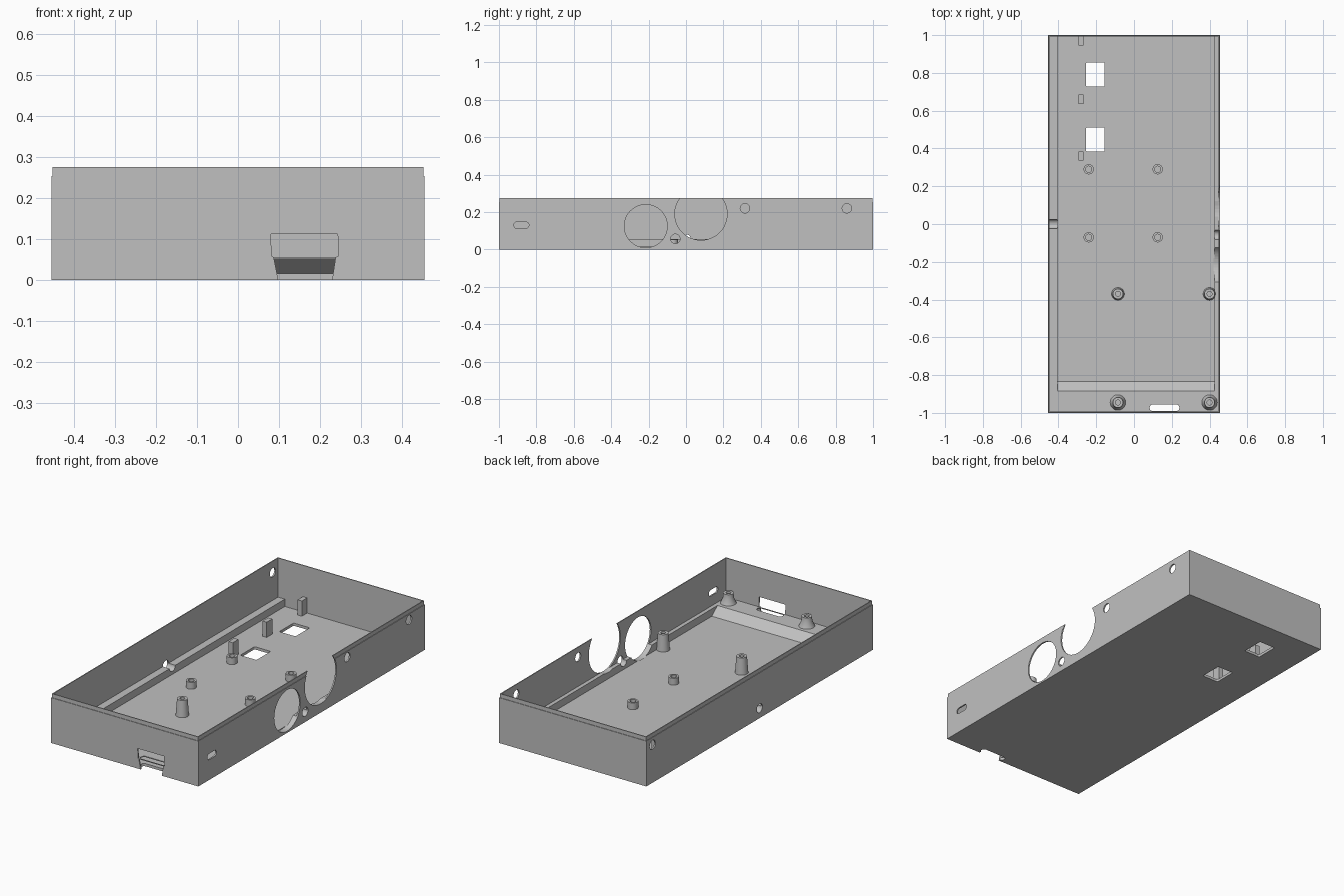
import bpy, bmesh, math
from mathutils import Matrix

if "Cube" in bpy.data.objects:
    bpy.data.objects.remove(bpy.data.objects["Cube"])

grey = bpy.data.materials.new("plain grey")
grey.use_nodes = True
grey.diffuse_color = (0.53, 0.53, 0.53, 1)
grey.node_tree.nodes["Principled BSDF"].inputs["Base Color"].default_value = grey.diffuse_color

FLOOR, LEDGE, RIM, TOP = 0.015, 0.056, 0.253, 0.275
HALF_X, HALF_Y, WALL = 0.455, 1.0, 0.008


def finish(name, bm):
    bmesh.ops.recalc_face_normals(bm, faces=bm.faces)
    mesh = bpy.data.meshes.new(name)
    bm.to_mesh(mesh)
    bm.free()
    mesh.materials.append(grey)
    ob = bpy.data.objects.new(name, mesh)
    bpy.context.collection.objects.link(ob)
    return ob


def prism(name, points, axis, lo, hi):
    """Extrude a 2D outline along an axis; the outline uses the other two axes in order."""
    bm = bmesh.new()

    def place(p, d):
        co = list(p)
        co.insert("xyz".index(axis), d)
        return co
    face = bm.faces.new([bm.verts.new(place(p, lo)) for p in points])
    new = bmesh.ops.extrude_face_region(bm, geom=[face])["geom"]
    shift = place((0, 0), hi - lo)
    bmesh.ops.translate(bm, vec=shift, verts=[v for v in new if isinstance(v, bmesh.types.BMVert)])
    return finish(name, bm)


def box(name, x0, x1, y0, y1, z0, z1):
    return prism(name, [(x0, y0), (x1, y0), (x1, y1), (x0, y1)], "z", z0, z1)


def circle(a, b, r, n=48):
    return [(a + r * math.cos(math.tau * i / n), b + r * math.sin(math.tau * i / n)) for i in range(n)]


def slot(a0, a1, b0, b1, r):
    """Rounded rectangle outline."""
    pts = []
    for k, (a, b) in enumerate([(a1 - r, b1 - r), (a0 + r, b1 - r), (a0 + r, b0 + r), (a1 - r, b0 + r)]):
        for i in range(7):
            t = (k + i / 6) * math.pi / 2
            pts.append((a + r * math.cos(t), b + r * math.sin(t)))
    return pts


def combine(targets, tool, operation="DIFFERENCE"):
    """Apply a boolean to each target and remove the tool."""
    tool.hide_render = True
    for ob in targets:
        mod = ob.modifiers.new("cut", "BOOLEAN")
        mod.operation, mod.solver, mod.object = operation, "EXACT", tool
        bpy.context.view_layer.objects.active = ob
        bpy.ops.object.modifier_apply(modifier=mod.name)
    bpy.data.objects.remove(tool)


def lathe(name, x, y, profile, n=32):
    """Spin a radius-height profile into a closed ring-shaped post."""
    bm = bmesh.new()
    rings = [[bm.verts.new((px, py, z)) for px, py in circle(x, y, r, n)] for r, z in profile]
    for a, b in zip(rings, rings[1:] + rings[:1]):
        for i in range(n):
            j = (i + 1) % n
            bm.faces.new((a[i], a[j], b[j], b[i]))
    ob = finish(name, bm)
    ob.data.shade_smooth()
    ob.select_set(True)
    bpy.context.view_layer.objects.active = ob
    bpy.ops.object.shade_smooth_by_angle(angle=math.radians(25))
    ob.select_set(False)
    return ob


# Open tray with a slightly inset rim
bm = bmesh.new()
rings = []
step = 0.003
for ix, z in [(0, 0), (0, RIM), (step, RIM), (step, TOP), (WALL, TOP), (WALL, FLOOR)]:
    hx, hy = HALF_X - ix, HALF_Y - ix
    rings.append([bm.verts.new((sx * hx, sy * hy, z)) for sx, sy in [(-1, -1), (1, -1), (1, 1), (-1, 1)]])
for a, b in zip(rings, rings[1:]):
    for i in range(4):
        j = (i + 1) % 4
        bm.faces.new((a[i], a[j], b[j], b[i]))
bm.faces.new(rings[0])
bm.faces.new(rings[-1])
tray = finish("tray", bm)

# Ledges along the side walls
inner = HALF_X - WALL
left_ledge = box("right_wall_ledge", -inner - 0.002, -0.405, -0.89, 0.994, FLOOR - 0.003, LEDGE)
right_ledge = box("left_wall_ledge", 0.425, inner + 0.002, -0.89, 0.994, FLOOR - 0.003, LEDGE)

# Hollow front shelf with a sloping rear edge
sheet = 0.005
shelf = prism("front_shelf", [(-0.994, LEDGE), (-0.885, LEDGE), (-0.835, FLOOR), (-0.842, FLOOR),
                              (-0.888, LEDGE - sheet), (-0.994, LEDGE - sheet)],
              "x", -inner - 0.002, inner + 0.002)

# Holes in the left wall
for y, z, r in [(-0.215, 0.125, 0.115), (0.08, 0.19, 0.14), (-0.057, 0.057, 0.025),
                (0.315, 0.22, 0.025), (0.86, 0.22, 0.025)]:
    combine([tray, right_ledge], prism("hole_cutter", circle(y, z, r), "x", 0.42, 0.5))
combine([tray], prism("slot_cutter", slot(-0.92, -0.84, 0.113, 0.147, 0.016), "x", 0.42, 0.5))

# Holes in the right wall, the lower one running through its ledge
for y, z in [(0.0, 0.056), (0.945, 0.212)]:
    combine([tray, left_ledge], prism("hole_cutter", circle(y, z, 0.025), "x", -0.5, -0.4))

# Cable opening in the front wall, continued down through shelf and floor
combine([tray], prism("front_cutter", [(0.10, -0.01), (0.228, -0.01), (0.238, 0.055), (0.245, 0.058),
                                       (0.243, 0.112), (0.08, 0.112), (0.082, 0.058), (0.087, 0.055)],
                      "y", -1.05, -0.985))
combine([tray, shelf], prism("slot_cutter", slot(0.083, 0.24, -0.991, -0.955, 0.017), "z", -0.05, 0.08))

# Rectangular floor windows
for y in (0.447, 0.792):
    combine([tray], prism("window_cutter", slot(-0.255, -0.155, y - 0.063, y + 0.063, 0.006), "z", -0.05, 0.05))

# Square posts beside the windows
for i, y in enumerate((0.36, 0.66, 0.97)):
    box(f"square_post_{i + 1}", -0.293, -0.267, y - 0.025, y + 0.025, FLOOR - 0.002, 0.1)

# Short board standoffs
for i, (x, y) in enumerate([(x, y) for x in (-0.24, 0.125) for y in (-0.07, 0.29)]):
    lathe(f"short_standoff_{i + 1}", x, y,
          [(0.027, FLOOR - 0.002), (0.027, 0.053), (0.016, 0.053), (0.016, FLOOR - 0.002)])

# Tall tapered standoffs, and flared ones on the shelf
for side, x in (("right", -0.085), ("left", 0.4)):
    lathe(f"tall_standoff_{side}", x, -0.37,
          [(0.034, FLOOR - 0.002), (0.027, 0.108), (0.013, 0.108), (0.013, FLOOR - 0.002)])
    lathe(f"shelf_standoff_{side}", x, -0.945,
          [(0.042, LEDGE - 0.002), (0.028, 0.085), (0.027, 0.112), (0.013, 0.112), (0.013, LEDGE - 0.002)])
